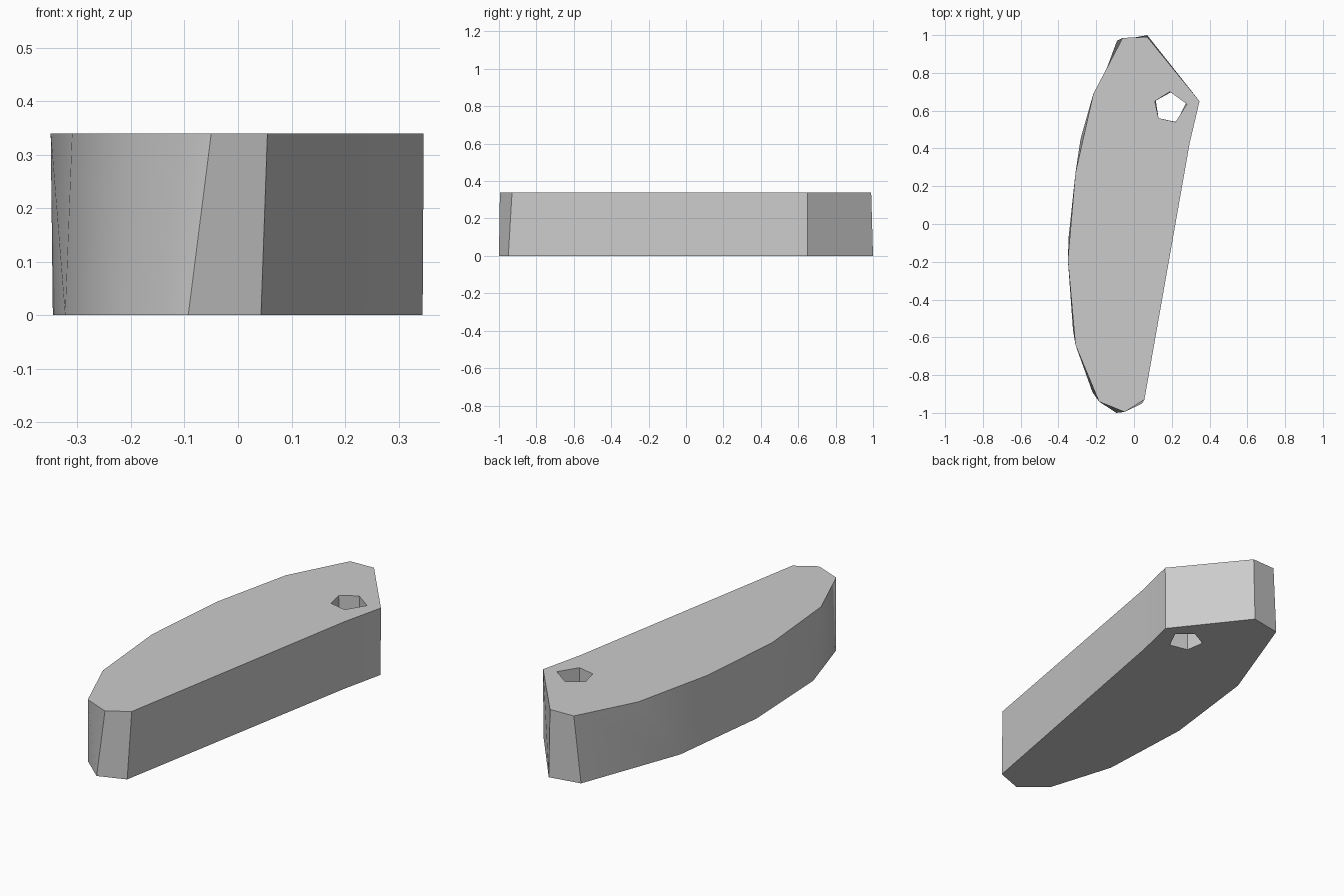
import bpy
import bmesh
import math

cube = bpy.data.objects.get("Cube")
if cube:
    bpy.data.objects.remove(cube, do_unlink=True)

HEIGHT = 0.34

# Plain grey finish
grey = bpy.data.materials.new("light grey")
grey.use_nodes = True
colour = (0.6, 0.6, 0.6, 1)
grey.diffuse_color = colour
grey.node_tree.nodes["Principled BSDF"].inputs["Base Color"].default_value = colour

# Outlines, running from the back edge round the curved side
top_outline = [(0.07, 0.99), (-0.06, 0.985), (-0.215, 0.69), (-0.31, 0.27),
               (-0.35, -0.19), (-0.31, -0.64), (-0.185, -0.94), (-0.05, -0.995),
               (0.055, -0.93), (0.295, 0.43), (0.347, 0.65)]
# One base corner repeats, so that two upper corners share it
base_outline = [(0.07, 1.0), (-0.09, 0.97), (-0.283, 0.45), (-0.283, 0.45),
                (-0.346, -0.07), (-0.323, -0.56), (-0.22, -0.89), (-0.093, -1.0),
                (0.043, -0.95), (0.295, 0.43), (0.345, 0.65)]
# Five-sided hole
top_hole = [(0.19, 0.7), (0.28, 0.635), (0.22, 0.54), (0.13, 0.56), (0.11, 0.65)]
base_hole = [(0.2, 0.7), (0.275, 0.64), (0.225, 0.54), (0.13, 0.56), (0.115, 0.655)]


def add_wall(bm, upper, lower):
    """Join an upper and a lower outline with a band of faces."""
    rings = [[bm.verts.new((x, y, z)) for x, y in points]
             for points, z in ((upper, HEIGHT), (lower, 0))]
    count = len(upper)
    for i in range(count):
        j = (i + 1) % count
        bm.faces.new((rings[0][i], rings[1][i], rings[1][j], rings[0][j]))


bm = bmesh.new()
add_wall(bm, top_outline, base_outline)
add_wall(bm, top_hole, base_hole)
bmesh.ops.remove_doubles(bm, verts=bm.verts, dist=0.0001)

# Flat caps around the hole
for z in (0, HEIGHT):
    rim = [e for e in bm.edges if all(abs(v.co.z - z) < 0.001 for v in e.verts)]
    bmesh.ops.triangle_fill(bm, use_beauty=True, use_dissolve=False, edges=rim)
bmesh.ops.recalc_face_normals(bm, faces=bm.faces)

mesh = bpy.data.meshes.new("pierced_slab")
bm.to_mesh(mesh)
bm.free()
mesh.materials.append(grey)
slab = bpy.data.objects.new("pierced_slab", mesh)
bpy.context.collection.objects.link(slab)

# Smooth curved side with crisp corners
bpy.ops.object.select_all(action="DESELECT")
slab.select_set(True)
bpy.context.view_layer.objects.active = slab
bpy.ops.object.shade_smooth_by_angle(angle=math.radians(48))
